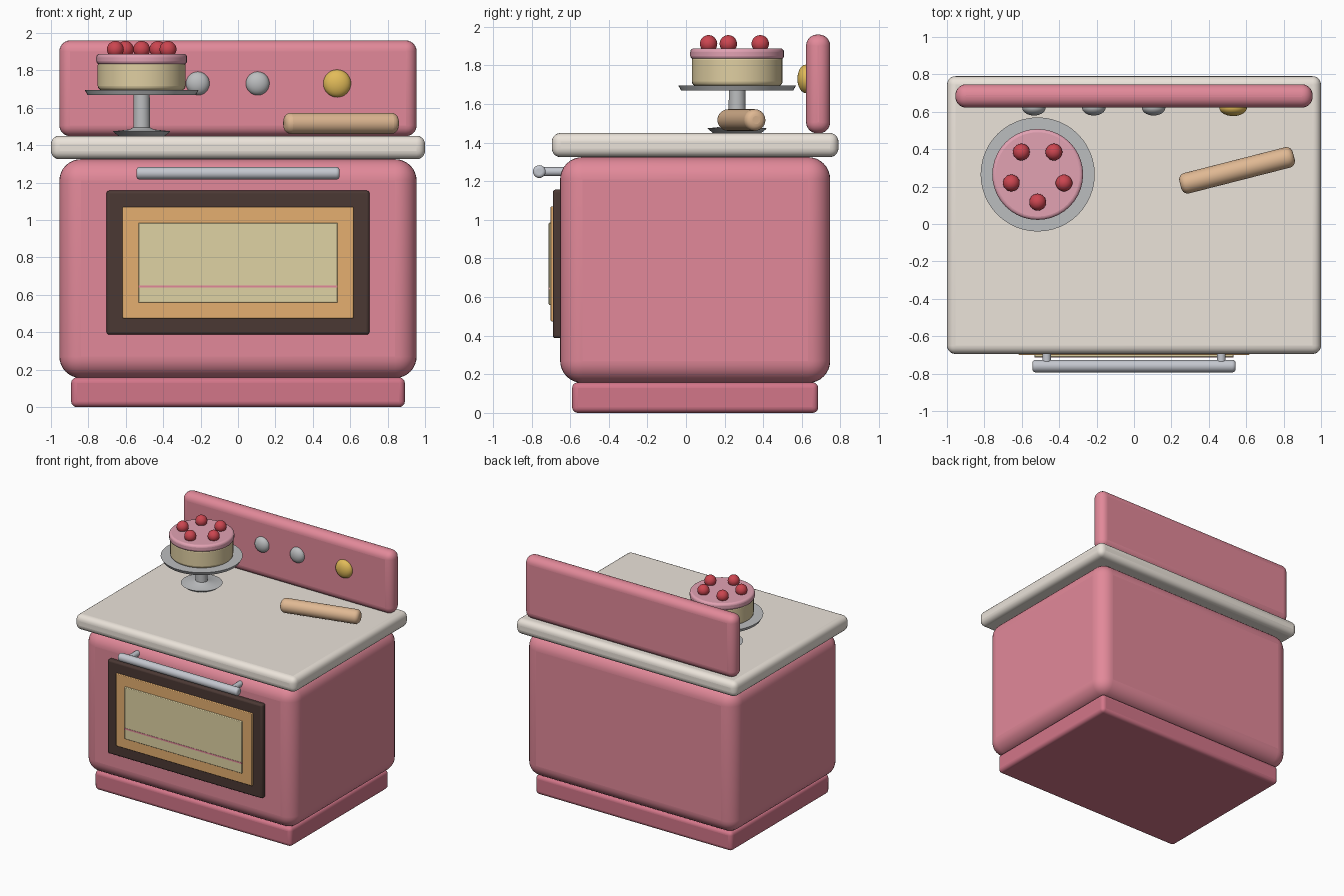
import bpy, math
from mathutils import Vector

if "Cube" in bpy.data.objects:
    bpy.data.objects.remove(bpy.data.objects["Cube"])

def mat(name, r, g, b):
    m = bpy.data.materials.new(name)
    m.diffuse_color = (r, g, b, 1)
    m.use_nodes = True
    m.node_tree.nodes["Principled BSDF"].inputs["Base Color"].default_value = m.diffuse_color
    return m

PINK = mat("pink_enamel", .76, .25, .32)
ROSE = mat("rose_plinth", .65, .18, .25)
CREAM = mat("cream_counter", .83, .77, .70)
DARK = mat("dark_frame", .07, .04, .034)
AMBER = mat("amber_panel", .78, .43, .16)
GLASS = mat("pale_glass", .74, .65, .37)
STEEL = mat("steel", .55, .57, .62)
GREY = mat("grey_metal", .5, .51, .52)
GOLD = mat("gold_knob", .76, .5, .10)
SPONGE = mat("sponge", .74, .62, .36)
ICING = mat("icing", .76, .36, .45)
CHERRY = mat("cherry_red", .6, .06, .08)
WOOD = mat("wood", .74, .48, .29)

def finish(o, name, m, bevel=0, seg=5):
    o.name = name
    o.data.materials.append(m)
    if bevel:
        b = o.modifiers.new("bevel", 'BEVEL')
        b.width, b.segments = bevel, seg
        b.limit_method = 'ANGLE'
        b.angle_limit = math.radians(40)
    bpy.ops.object.shade_smooth_by_angle(angle=math.radians(40))
    return o

def box(name, x, y, z, m, bevel=0, seg=5):
    """Box from (min, max) ranges, with rounded edges."""
    r = (x, y, z)
    bpy.ops.mesh.primitive_cube_add(size=1, location=[(a + b) / 2 for a, b in r])
    o = bpy.context.object
    o.scale = [b - a for a, b in r]
    bpy.ops.object.transform_apply(location=False, rotation=False)
    return finish(o, name, m, bevel, seg)

def rod(name, p, q, radius, m, bevel=0, seg=4):
    """Cylinder between two points."""
    p, q = Vector(p), Vector(q)
    d = q - p
    bpy.ops.mesh.primitive_cylinder_add(
        vertices=40, radius=radius, depth=d.length, location=(p + q) / 2,
        rotation=d.to_track_quat('Z', 'Y').to_euler())
    return finish(bpy.context.object, name, m, bevel, seg)

def ball(name, loc, scale, m):
    bpy.ops.mesh.primitive_uv_sphere_add(segments=28, ring_count=16, radius=1, location=loc)
    o = bpy.context.object
    o.scale = scale
    return finish(o, name, m)

def lathe(name, profile, loc, m, n=48):
    verts, faces = [], []
    k = len(profile)
    for i in range(n):
        a = 2 * math.pi * i / n
        verts += [(r * math.cos(a), r * math.sin(a), z) for r, z in profile]
    for i in range(n):
        j = (i + 1) % n
        faces += [(i*k + t, j*k + t, j*k + t + 1, i*k + t + 1) for t in range(k - 1)]
    faces.append([i * k for i in reversed(range(n))])
    faces.append([i * k + k - 1 for i in range(n)])
    me = bpy.data.meshes.new(name)
    me.from_pydata(verts, [], faces)
    o = bpy.data.objects.new(name, me)
    bpy.context.collection.objects.link(o)
    o.location = loc
    bpy.ops.object.select_all(action='DESELECT')
    bpy.context.view_layer.objects.active = o
    o.select_set(True)
    return finish(o, name, m)

# Stove carcass
box("plinth", (-.892, .892), (-.59, .685), (0, .158), ROSE, .03)
box("oven_body", (-.955, .955), (-.652, .747), (.155, 1.325), PINK, .115, 8)
box("countertop", (-1, 1), (-.695, .79), (1.325, 1.45), CREAM, .045)
box("backsplash", (-.955, .955), (.622, .747), (1.448, 1.96), PINK, .058, 6)

# Oven door layers
box("door_frame", (-.703, .703), (-.69, -.62), (.387, 1.157), DARK, .015, 3)
box("door_panel", (-.617, .617), (-.701, -.66), (.474, 1.07), AMBER, .005, 2)
box("door_window", (-.533, .533), (-.711, -.67), (.558, .985), GLASS, .005, 2)
box("oven_rack", (-.533, .533), (-.713, -.68), (.638, .650), PINK)

# Door handle
rod("handle_bar", (-.543, -.76, 1.25), (.543, -.76, 1.25), .033, STEEL, .016)
for s in (-1, 1):
    rod("handle_post", (s * .467, -.76, 1.25), (s * .467, -.63, 1.25), .023, STEEL)

# Control knobs
for x in (-.535, -.215, .105):
    ball("knob", (x, .622, 1.73), (.063, .042, .063), GREY)
ball("timer_knob", (.53, .622, 1.73), (.074, .045, .074), GOLD)

# Cake on its stand
CX, CY = -.515, .265
lathe("cake_stand", [(.125, 1.45), (.155, 1.474), (.065, 1.484), (.045, 1.495),
                     (.043, 1.669), (.29, 1.669), (.305, 1.696)], (CX, CY, 0), GREY)
rod("cake_sponge", (CX, CY, 1.694), (CX, CY, 1.85), .235, SPONGE, .022)
rod("cake_icing", (CX, CY, 1.832), (CX, CY, 1.888), .243, ICING, .018)
for i in range(5):
    a = math.radians(-90 + 72 * i)
    ball("cherry", (CX + .148 * math.cos(a), CY + .148 * math.sin(a), 1.912), (.045,) * 3, CHERRY)

# Rolling pin lying on the counter
c, d = Vector((.551, .287, 1.517)), Vector((math.cos(.25), math.sin(.25), 0)) * .313
rod("rolling_pin", c - d, c + d, .056, WOOD, .035, 5)
